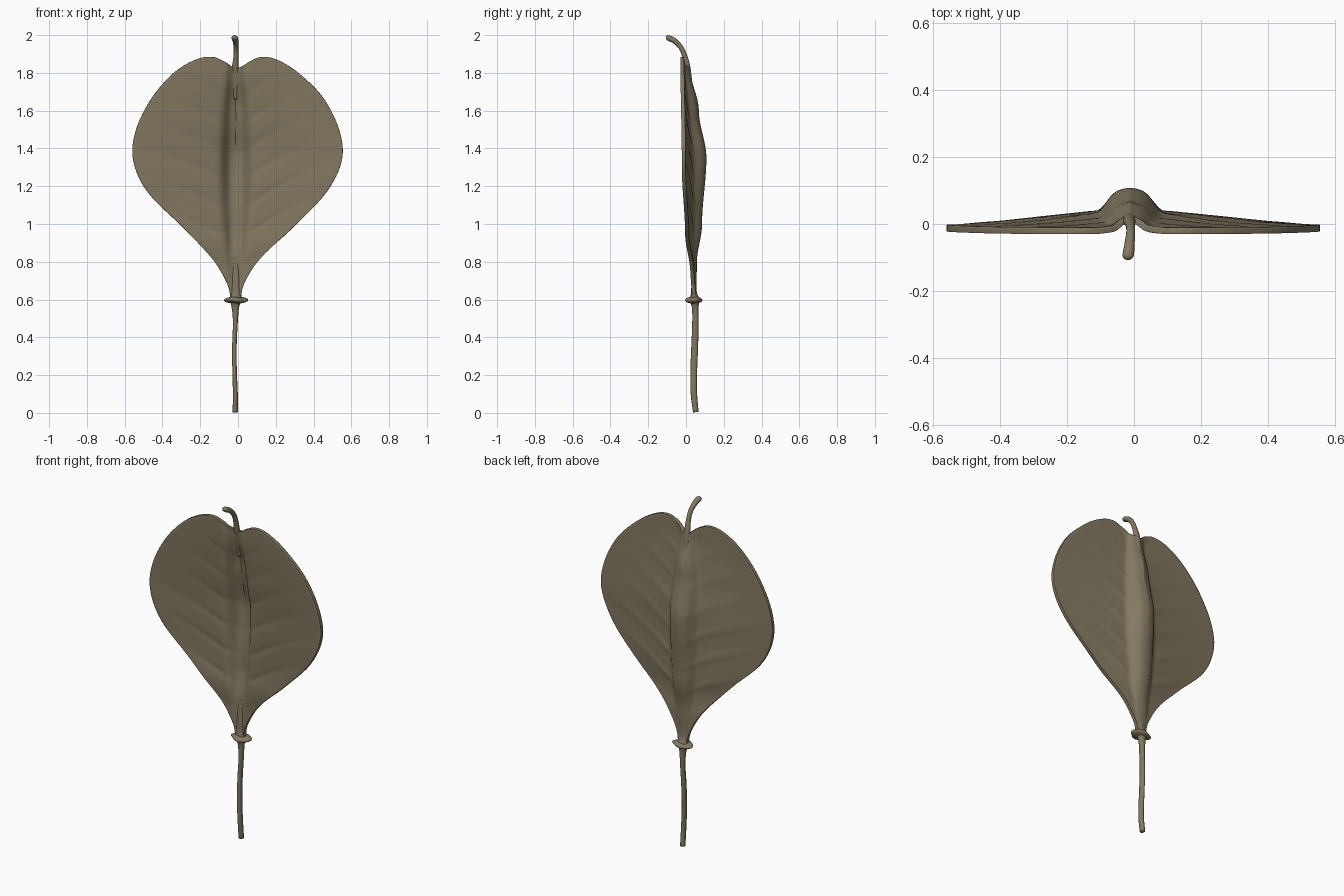
import bpy, bmesh, math
from mathutils import Vector

if "Cube" in bpy.data.objects:
    bpy.data.objects.remove(bpy.data.objects["Cube"])

mat = bpy.data.materials.new("dry olive brown")
mat.diffuse_color = (0.225, 0.187, 0.118, 1)
mat.use_nodes = True
mat.node_tree.nodes["Principled BSDF"].inputs["Base Color"].default_value = mat.diffuse_color


def spline(points, n):
    """Catmull-Rom samples through points of any dimension."""
    out = []
    last = len(points) - 1
    for k in range(n + 1):
        s = k / n * last
        i = min(int(s), last - 1)
        t = s - i
        a, b, c, d = (points[min(max(i + j, 0), last)] for j in (-1, 0, 1, 2))
        out.append([0.5 * (2 * q + (r - p) * t + (2 * p - 5 * q + 4 * r - w) * t * t
                           + (3 * q - p - 3 * r + w) * t ** 3)
                    for p, q, r, w in zip(a, b, c, d)])
    return out


def lerp_table(table, z):
    for (z0, v0), (z1, v1) in zip(table, table[1:]):
        if z <= z1:
            t = max(0, (z - z0) / (z1 - z0))
            return v0 + (v1 - v0) * t * t * (3 - 2 * t)
    return table[-1][1]


def finish(bm, name):
    bmesh.ops.recalc_face_normals(bm, faces=bm.faces)
    me = bpy.data.meshes.new(name)
    bm.to_mesh(me)
    bm.free()
    ob = bpy.data.objects.new(name, me)
    bpy.context.collection.objects.link(ob)
    me.materials.append(mat)
    for p in me.polygons:
        p.use_smooth = True
    return ob


def tube(name, points, n, sides=16):
    """Points are x, y, z, radius across, radius front to back."""
    bm = bmesh.new()
    path = spline(points, n)
    rings = []
    for i, (x, y, z, rx, ry) in enumerate(path):
        a, b = path[max(i - 1, 0)], path[min(i + 1, n)]
        tangent = (Vector(b[:3]) - Vector(a[:3])).normalized()
        depth = tangent.cross(Vector((1, 0, 0))).normalized()
        rings.append([bm.verts.new(Vector((x, y, z))
                      + Vector((1, 0, 0)) * rx * math.cos(j * math.tau / sides)
                      + depth * ry * math.sin(j * math.tau / sides)) for j in range(sides)])
    for a, b in zip(rings, rings[1:]):
        for j in range(sides):
            k = (j + 1) % sides
            bm.faces.new((a[j], a[k], b[k], b[j]))
    bm.faces.new(rings[0])
    bm.faces.new(rings[-1])
    return finish(bm, name)


# Leaf blade: rows fan out from the midrib to the outline of each half
RIGHT = [(0.015, 0.61), (0.035, 0.69), (0.12, 0.82), (0.30, 0.99), (0.47, 1.17), (0.55, 1.34),
         (0.535, 1.5), (0.45, 1.67), (0.32, 1.80), (0.21, 1.868), (0.13, 1.885),
         (0.065, 1.862), (0.025, 1.835), (-0.01, 1.822)]
LEFT = [(-0.04, 0.61), (-0.06, 0.69), (-0.14, 0.82), (-0.30, 0.99), (-0.48, 1.17), (-0.555, 1.34),
        (-0.54, 1.5), (-0.455, 1.67), (-0.34, 1.80), (-0.23, 1.868), (-0.14, 1.885),
        (-0.075, 1.862), (-0.04, 1.835), (-0.02, 1.822)]
RIM_Y = [(0.6, 0.04), (0.75, 0.032), (0.95, 0.005), (1.3, -0.012), (1.9, -0.02)]
KEEL_Y = [(0.6, 0.042), (0.8, 0.048), (1.0, 0.075), (1.35, 0.098), (1.6, 0.058), (1.82, 0.012)]
ROWS, COLS = 90, 36
MID_X = -0.012


def blade_y(x, z, u):
    """Keeled trough in the middle, gently rising wings, faint side veins."""
    d = abs(x - MID_X)
    trough_w = 0.02 + 0.05 * math.sin(math.pi * min(1, max(0, (z - 0.6) / 1.4)))
    f = 0.55 * math.exp(-(d / trough_w) ** 4) + 0.45 * (1 - u) ** 1.3
    rim = lerp_table(RIM_Y, z)
    y = rim + (lerp_table(KEEL_Y, z) - rim) * f
    slope = 0.75 if x > 0 else 0.6
    vein = (0.5 + 0.5 * math.cos(math.tau * (z - slope * d + 0.4 * d * d) / 0.15)) ** 6
    return y + 0.006 * vein * min(1, d / 0.12) * (1 - u)


bm = bmesh.new()
for edge in (RIGHT, LEFT):
    grid = []
    for i, (ex, ez) in enumerate(spline(edge, ROWS)):
        mz = 0.61 + (1.822 - 0.61) * i / ROWS
        row = []
        for j in range(COLS + 1):
            u = (j / COLS) ** 1.25
            x = MID_X + (ex - MID_X) * u
            z = mz + (ez - mz) * u
            width = min(1, abs(ex - MID_X) / 0.1)
            row.append(bm.verts.new((x, blade_y(x, z, u * width), z)))
        grid.append(row)
    for a, b in zip(grid, grid[1:]):
        for j in range(COLS):
            bm.faces.new((a[j], a[j + 1], b[j + 1], b[j]))
bmesh.ops.remove_doubles(bm, verts=bm.verts, dist=0.0005)
blade = finish(bm, "leaf_blade")
solid = blade.modifiers.new("thickness", 'SOLIDIFY')
solid.thickness = 0.02
solid.offset = 0
bevel = blade.modifiers.new("soft_rim", 'BEVEL')
bevel.width = 0.007
bevel.segments = 2
bevel.limit_method = 'ANGLE'
bevel.angle_limit = math.radians(60)

# Lower stalk, flaring at the collar and running into the blade
tube("lower_stalk", [(-0.015, 0.052, 0.004, 0.014, 0.015), (-0.014, 0.042, 0.1, 0.013, 0.017),
                     (-0.018, 0.041, 0.22, 0.012, 0.018), (-0.019, 0.046, 0.35, 0.012, 0.018),
                     (-0.014, 0.05, 0.48, 0.013, 0.017), (-0.014, 0.049, 0.56, 0.02, 0.018),
                     (-0.012, 0.045, 0.60, 0.032, 0.026), (-0.012, 0.042, 0.64, 0.028, 0.015),
                     (-0.012, 0.042, 0.72, 0.022, 0.013), (-0.012, 0.048, 0.82, 0.01, 0.01)], 60)

# Collar: thin knobbly disc around the stalk
bm = bmesh.new()
bmesh.ops.create_uvsphere(bm, u_segments=32, v_segments=14, radius=1)
for v in bm.verts:
    a = math.atan2(v.co.y, v.co.x)
    r = 1 + 0.07 * math.cos(4 * a) + 0.04 * math.sin(3 * a)
    v.co = (-0.01 + 0.06 * r * v.co.x, 0.043 + 0.043 * r * v.co.y,
            0.597 + 0.018 * v.co.z + 0.004 * math.sin(2 * a) * math.hypot(v.co.x, v.co.y))
finish(bm, "stalk_collar")

# Hooked tip stalk rising from the notch and curling forward
tube("tip_stalk", [(-0.014, 0.036, 1.66, 0.008, 0.006), (-0.014, 0.02, 1.76, 0.018, 0.012),
                   (-0.014, 0.008, 1.83, 0.018, 0.015), (-0.011, -0.004, 1.88, 0.014, 0.014),
                   (-0.01, -0.024, 1.93, 0.013, 0.013), (-0.013, -0.056, 1.966, 0.015, 0.014),
                   (-0.017, -0.09, 1.984, 0.017, 0.015), (-0.018, -0.102, 1.987, 0.013, 0.011),
                   (-0.018, -0.107, 1.987, 0.005, 0.005)], 48)
